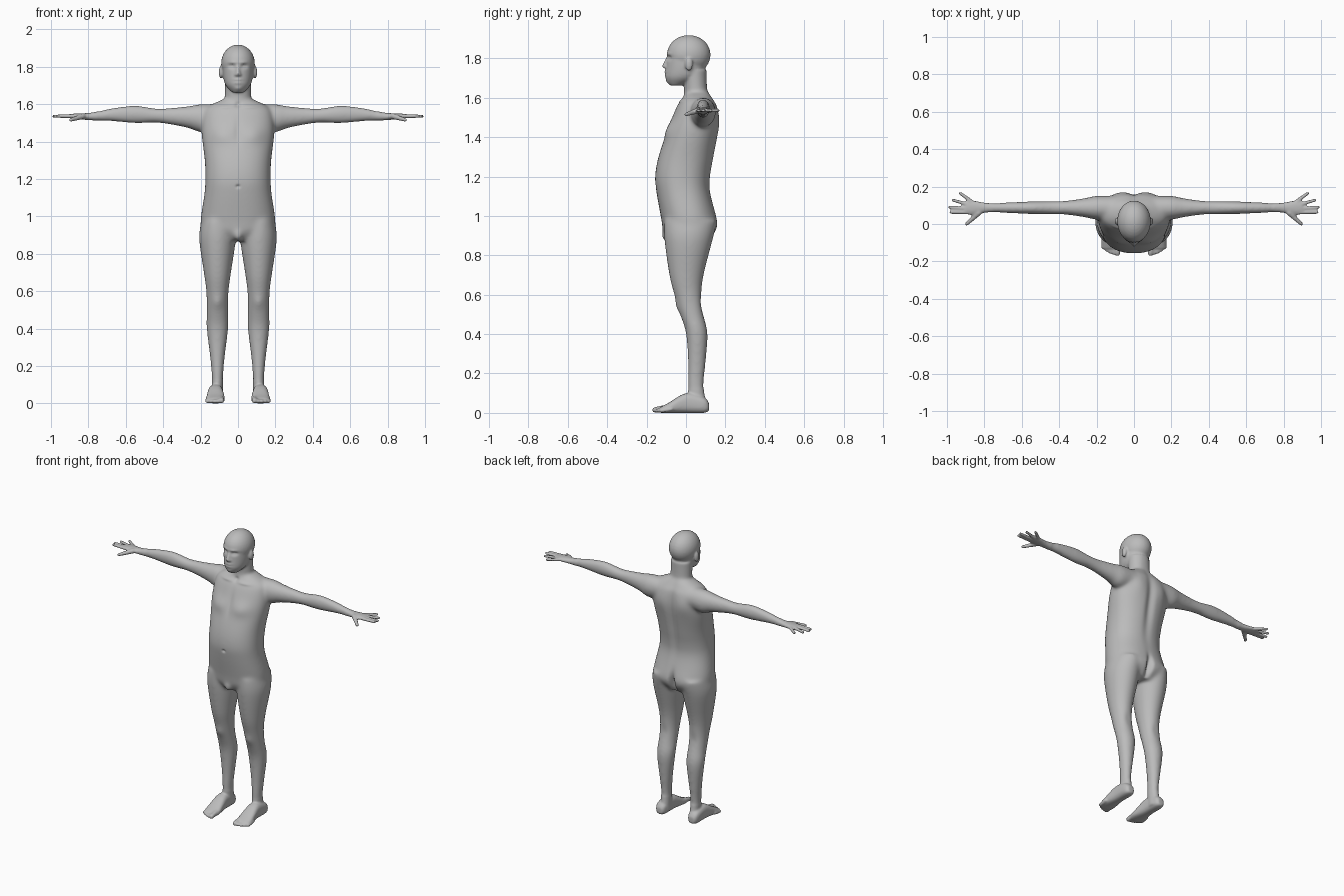
import bpy, bmesh, math
from mathutils import Vector, Matrix

cube = bpy.data.objects.get("Cube")
if cube:
    bpy.data.objects.remove(cube)

skin = bpy.data.materials.new("plain_grey")
skin.use_nodes = True
grey = (0.5, 0.5, 0.5, 1)
skin.diffuse_color = grey
skin.node_tree.nodes["Principled BSDF"].inputs["Base Color"].default_value = grey

bm = bmesh.new()


def spline(a, b, c, d, t):
    """Smooth interpolation from b to c."""
    return b + t / 2 * (c - a + t * (2 * a - 5 * b + 4 * c - d + t * (3 * (b - c) + d - a)))


def section(along, half, low, high, axes, centre, power, sides):
    """One rounded ring of vertices, square to the first axis."""
    ring = []
    for k in range(sides):
        angle = math.tau * k / sides
        across, up = [math.copysign(abs(w) ** (2 / power), w)
                      for w in (math.cos(angle), math.sin(angle))]
        point = Vector()
        point["XYZ".index(axes[0])] = along
        point["XYZ".index(axes[1])] = centre + half * across
        point["XYZ".index(axes[2])] = (low + high) / 2 + (high - low) / 2 * up
        ring.append(bm.verts.new(point))
    return ring


def loft(stations, axes, centre=0, power=2, sides=32, steps=4):
    """Closed skin through stations of (along, half width, low, high)."""
    padded = [stations[0], *stations, stations[-1]]
    dense = [[spline(*values, k / steps) for values in zip(*padded[i:i + 4])]
             for i in range(len(stations) - 1) for k in range(steps)]
    dense.append(stations[-1])
    rings = [section(*station, axes, centre, power, sides) for station in dense]
    for a, b in zip(rings, rings[1:]):
        for k in range(sides):
            bm.faces.new((a[k - 1], a[k], b[k], b[k - 1]))
    bm.faces.new(rings[0])
    bm.faces.new(rings[-1])


def ball(centre, radii):
    place = Matrix.Translation(centre) @ Matrix.Diagonal((*radii, 1))
    bmesh.ops.create_uvsphere(bm, u_segments=32, v_segments=16, radius=1, matrix=place)


def digit(start, end, r_start, r_end):
    """Tapered rod with round ends."""
    start, end = Vector(start), Vector(end)
    way = end - start
    turn = way.to_track_quat('Z', 'Y').to_matrix().to_4x4()
    bmesh.ops.create_cone(bm, cap_ends=True, segments=16, radius1=r_start, radius2=r_end,
                          depth=way.length, matrix=Matrix.Translation((start + end) / 2) @ turn)
    ball(start, [r_start] * 3)
    ball(end, [r_end] * 3)


# Left leg, from hip to heel
loft([(0.98, 0.085, -0.11, 0.15), (0.88, 0.098, -0.11, 0.135), (0.7, 0.073, -0.085, 0.09),
      (0.6, 0.06, -0.06, 0.08), (0.5, 0.057, -0.03, 0.09), (0.4, 0.058, 0, 0.11),
      (0.25, 0.04, 0.01, 0.1), (0.13, 0.03, 0.01, 0.09), (0.02, 0.032, 0.02, 0.11)],
     axes="ZXY", centre=0.11)

# Left foot, from heel to ball
loft([(0.117, 0.02, 0.01, 0.05), (0.09, 0.036, 0, 0.08), (0, 0.04, 0, 0.1),
      (-0.09, 0.05, 0, 0.05), (-0.13, 0.045, 0, 0.03)],
     axes="YXZ", centre=0.12, power=2.6)

# Left toes, the big one innermost
for k in range(5):
    radius = 0.011 if k else 0.015
    x, tip = 0.088 + 0.019 * k, 0.002 * k * k - 0.157
    digit((x, tip + 0.05, 1.7 * radius), (x, tip, radius), radius, radius)

# Left arm, from inside the shoulder to the knuckles
loft([(0.1, 0.06, 1.47, 1.6), (0.2, 0.064, 1.45, 1.6), (0.26, 0.052, 1.47, 1.59),
      (0.36, 0.038, 1.49, 1.58), (0.44, 0.035, 1.5, 1.577), (0.55, 0.034, 1.497, 1.593),
      (0.68, 0.029, 1.508, 1.578), (0.78, 0.025, 1.513, 1.555), (0.86, 0.039, 1.52, 1.55),
      (0.9, 0.036, 1.525, 1.547)],
     axes="XYZ", centre=0.087)

# Left fingers, fanned out, and thumb
palm = 1.535
for k, length in enumerate((0.09, 0.098, 0.09, 0.07)):
    base = Vector((0.89 - 0.002 * k * k, 0.063 + 0.02 * k, palm))
    fan = 0.07 * k * k
    tip = base + length * Vector((math.cos(fan), math.sin(fan), 0))
    digit(base, tip, 0.011, 0.009)
digit((0.83, 0.06, palm), (0.895, 0, 1.515), 0.016, 0.01)

# Left ear and nostril
ball((0.092, 0.015, 1.77), (0.011, 0.02, 0.034))
ball((0.01, -0.103, 1.757), (0.01, 0.01, 0.008))

# Mirror these to the right side
copy = bmesh.ops.duplicate(bm, geom=bm.verts[:] + bm.edges[:] + bm.faces[:])["geom"]
bmesh.ops.scale(bm, vec=(-1, 1, 1), verts=[g for g in copy if isinstance(g, bmesh.types.BMVert)])

# Torso, from neck to crotch
loft([(1.63, 0.07, 0, 0.115), (1.59, 0.155, -0.025, 0.14), (1.55, 0.185, -0.05, 0.16),
      (1.45, 0.195, -0.09, 0.168), (1.3, 0.178, -0.14, 0.143), (1.2, 0.175, -0.157, 0.125),
      (1.12, 0.18, -0.15, 0.124), (0.98, 0.2, -0.125, 0.157), (0.92, 0.185, -0.115, 0.148),
      (0.87, 0.11, -0.085, 0.11)],
     axes="ZXY", power=2.25)
ball((0, -0.1, 0.905), (0.025, 0.026, 0.035))

# Neck, jaw, skull and nose
loft([(1.54, 0.08, -0.02, 0.13), (1.64, 0.07, -0.01, 0.11), (1.74, 0.07, -0.02, 0.105)], axes="ZXY")
loft([(1.662, 0.03, -0.082, -0.02), (1.7, 0.066, -0.103, 0.07), (1.75, 0.08, -0.102, 0.1),
      (1.82, 0.083, -0.096, 0.1)], axes="ZXY")
ball((0, 0.014, 1.818), (0.09, 0.111, 0.1))
digit((0, -0.097, 1.797), (0, -0.11, 1.76), 0.007, 0.011)

bmesh.ops.recalc_face_normals(bm, faces=bm.faces)
parts = bpy.data.meshes.new("parts")
bm.to_mesh(parts)
bm.free()
body = bpy.data.objects.new("body", parts)
bpy.context.collection.objects.link(body)

# Fuse all parts into one skin
fuse = body.modifiers.new("fuse", 'REMESH')
fuse.mode = 'VOXEL'
fuse.voxel_size = 0.006
graph = bpy.context.evaluated_depsgraph_get()
body.data = bpy.data.meshes.new_from_object(body.evaluated_get(graph))
body.modifiers.clear()
bpy.data.meshes.remove(parts)
body.data.name = "body"

bm = bmesh.new()
bm.from_mesh(body.data)


def relax(verts, times):
    for _ in range(times):
        bmesh.ops.smooth_vert(bm, verts=verts, factor=0.5, use_axis_x=True,
                              use_axis_y=True, use_axis_z=True)


# Blend the joints broadly, the small parts lightly
relax([v for v in bm.verts if abs(v.co.x) < 0.75 and 0.12 < v.co.z < 1.65], 22)
relax(bm.verts[:], 3)
bm.normal_update()
FRONT, BACK = -1, 1


def swell(facing, x, z, reach_x, reach_z, height):
    """Raise a soft mound, or sink a hollow, on both halves of the front or back."""
    for v in bm.verts:
        gap = ((abs(v.co.x) - x) / reach_x) ** 2 + ((v.co.z - z) / reach_z) ** 2
        if gap < 6:
            v.co.y += facing * height * math.exp(-gap) * max(0, facing * v.normal.y)


# Face: eye sockets, eyelids, brows, lips, mouth and chin
swell(FRONT, 0.034, 1.802, 0.017, 0.011, -0.015)
swell(FRONT, 0.034, 1.8, 0.01, 0.006, 0.006)
swell(FRONT, 0.03, 1.823, 0.026, 0.008, 0.005)
swell(FRONT, 0, 1.723, 0.022, 0.014, 0.008)
swell(FRONT, 0, 1.722, 0.026, 0.004, -0.008)
swell(FRONT, 0, 1.682, 0.02, 0.012, 0.006)

# Front: chest, breastbone, collarbones, throat notch, navel and kneecaps
swell(FRONT, 0.085, 1.435, 0.06, 0.045, 0.013)
swell(FRONT, 0, 1.46, 0.018, 0.07, -0.006)
swell(FRONT, 0.07, 1.585, 0.05, 0.01, 0.008)
swell(FRONT, 0, 1.595, 0.016, 0.014, -0.012)
swell(FRONT, 0, 1.16, 0.01, 0.008, -0.01)
swell(FRONT, 0.11, 0.54, 0.03, 0.035, 0.008)

# Back: spine, shoulder blades, buttocks, cleft and knee hollows
swell(BACK, 0, 1.38, 0.028, 0.2, -0.015)
swell(BACK, 0.09, 1.49, 0.05, 0.07, 0.008)
swell(BACK, 0.085, 0.95, 0.06, 0.06, 0.006)
swell(BACK, 0, 0.93, 0.018, 0.065, -0.035)
swell(BACK, 0.11, 0.55, 0.03, 0.05, -0.006)

bm.to_mesh(body.data)
bm.free()

body.data.materials.clear()
body.data.materials.append(skin)
body.data.shade_smooth()
